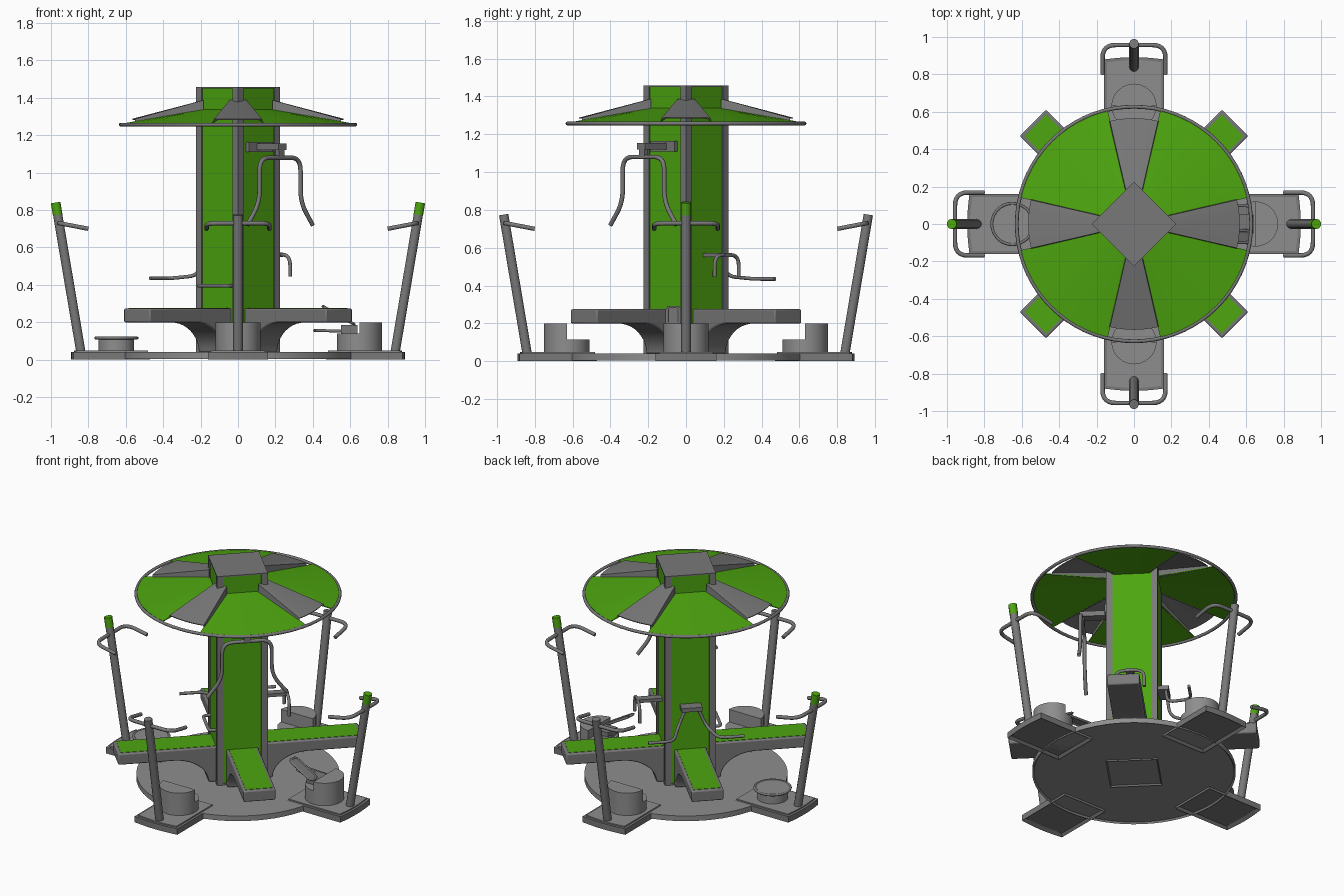
import bpy, bmesh, math
from math import sin, cos, pi, radians
from mathutils import Vector

if "Cube" in bpy.data.objects:
    bpy.data.objects.remove(bpy.data.objects["Cube"])


def material(name, color):
    m = bpy.data.materials.new(name)
    m.diffuse_color = (*color, 1)
    m.use_nodes = True
    m.node_tree.nodes["Principled BSDF"].inputs["Base Color"].default_value = m.diffuse_color
    return m


green = material("green", (0.075, 0.38, 0.005))
dark = material("dark_grey", (0.19, 0.19, 0.19))
light = material("mid_grey", (0.27, 0.27, 0.27))
DIAG = [pi / 4 + i * pi / 2 for i in range(4)]
AXES = [i * pi / 2 for i in range(4)]


def finish(name, bm, rot=0, mat=dark, smooth=False):
    bmesh.ops.recalc_face_normals(bm, faces=bm.faces)
    me = bpy.data.meshes.new(name)
    bm.to_mesh(me)
    bm.free()
    ob = bpy.data.objects.new(name, me)
    bpy.context.collection.objects.link(ob)
    ob.rotation_euler.z = rot
    me.materials.append(mat)
    if smooth:
        bpy.ops.object.select_all(action='DESELECT')
        ob.select_set(True)
        bpy.context.view_layer.objects.active = ob
        bpy.ops.object.shade_smooth_by_angle(angle=radians(35))
    return ob


def prism(name, pts, offset, rot=0, mat=dark, smooth=False, recess=None):
    """Extrude a closed outline of 3D points; recess = (border, depth) hollows the start face."""
    bm = bmesh.new()
    f = bm.faces.new([bm.verts.new(p) for p in pts])
    ext = bmesh.ops.extrude_face_region(bm, geom=[f], use_keep_orig=True)
    vs = [g for g in ext['geom'] if isinstance(g, bmesh.types.BMVert)]
    bmesh.ops.translate(bm, verts=vs, vec=offset)
    bmesh.ops.recalc_face_normals(bm, faces=bm.faces)
    if recess:
        bmesh.ops.inset_region(bm, faces=[f], thickness=recess[0])
        bmesh.ops.translate(bm, verts=f.verts[:], vec=(0, 0, recess[1]))
    return finish(name, bm, rot, mat, smooth)


def box(name, x0, x1, y0, y1, z0, z1, rot=0, mat=dark):
    return prism(name, [(x0, y0, z0), (x1, y0, z0), (x1, y1, z0), (x0, y1, z0)],
                 (0, 0, z1 - z0), rot, mat)


def arc(cx, r, a0, a1, n, z):
    return [(cx + r * cos(a0 + (a1 - a0) * i / n), r * sin(a0 + (a1 - a0) * i / n), z)
            for i in range(n + 1)]


def disc(name, cx, r, z0, z1, rot=0, n=48, recess=None):
    return prism(name, arc(cx, r, 0, 2 * pi, n, z0)[:-1], (0, 0, z1 - z0), rot, light, True, recess)


def ring(name, x, z, R, r):
    bpy.ops.mesh.primitive_torus_add(major_radius=R, minor_radius=r, major_segments=72,
                                     minor_segments=10, location=(x, 0, z))
    bpy.context.object.name = name
    bpy.context.object.data.materials.append(dark)
    bpy.ops.object.shade_smooth()


def sheet(name, a, b, rot, mat=dark):
    """Thin panel lofted between two point rows."""
    bm = bmesh.new()
    va, vb = [bm.verts.new(p) for p in a], [bm.verts.new(p) for p in b]
    for i in range(len(a) - 1):
        bm.faces.new((va[i], va[i + 1], vb[i + 1], vb[i]))
    ob = finish(name, bm, rot, mat)
    m = ob.modifiers.new("thickness", 'SOLIDIFY')
    m.thickness, m.offset = 0.006, 0
    return ob


def tube(name, pts, r, rot=0, fillet=0.05, closed=False, mat=dark):
    """Round bar along a path with filleted corners."""
    P = [Vector(p) for p in pts]
    n, path = len(P), []
    for i, p in enumerate(P):
        if not closed and i in (0, n - 1):
            path.append(p)
            continue
        u, v = P[i - 1] - p, P[(i + 1) % n] - p
        s = p + u.normalized() * min(fillet, u.length * 0.49)
        e = p + v.normalized() * min(fillet, v.length * 0.49)
        for k in range(7):
            t = k / 6
            path.append(s * (1 - t) ** 2 + p * 2 * t * (1 - t) + e * t * t)
    cu = bpy.data.curves.new(name, 'CURVE')
    cu.dimensions = '3D'
    cu.bevel_depth, cu.bevel_resolution, cu.use_fill_caps = r, 3, True
    sp = cu.splines.new('POLY')
    sp.points.add(len(path) - 1)
    for q, p in zip(sp.points, path):
        q.co = (*p, 1)
    sp.use_cyclic_u = closed
    ob = bpy.data.objects.new(name, cu)
    bpy.context.collection.objects.link(ob)
    ob.rotation_euler.z = rot
    cu.materials.append(mat)
    return ob


# base disc and square column with green faces and grey corners
disc("base_disc", 0, 0.625, 0.005, 0.04, n=64, recess=(0.01, 0.01))
box("column_core", -0.152, 0.152, -0.152, 0.152, 0.02, 1.45, pi / 4, green)
f = 0.159
prism("column_foot", [(-f, -f, 0.005), (f, -f, 0.005), (f, f, 0.005), (-f, f, 0.005)],
      (0, 0, 0.045), pi / 4, dark, False, (0.02, 0.02))
box("column_cap", -f, f, -f, f, 1.45, 1.458, pi / 4)
for a in DIAG:
    box("column_corner", 0.118, f, 0.118, f, 0.04, 1.455, a)

# benches with arched supports, one on each column face
arch = [(0.42 - 0.22 * cos(t), -0.1, 0.04 + 0.16 * sin(t))
        for t in [pi / 2 * (1 - i / 10) for i in range(11)]]
bench = [(0.12, -0.1, 0.04), (0.12, -0.1, 0.275), (0.765, -0.1, 0.275), (0.765, -0.1, 0.2)] + arch
for a in DIAG:
    b = prism("bench", bench, (0, 0.2, 0), a, dark, True)
    m = b.modifiers.new("bevel", 'BEVEL')
    m.width, m.segments, m.limit_method = 0.008, 2, 'ANGLE'
    box("bench_pad", 0.155, 0.745, -0.083, 0.083, 0.265, 0.277, a, green)

# canopy: rim ring, green panels on the diagonals, raised grey panels on the axes
ring("canopy_rim", 0, 1.257, 0.627, 0.01)
half = radians(31.9)
for a in DIAG:
    inner = [(0.158, -0.11 + 0.22 * i / 12, 1.335) for i in range(13)]
    sheet("canopy_green_panel", inner, arc(0, 0.62, -half, half, 12, 1.262), a, green)
for a in AXES:
    top = arc(0, 0.565, -0.226, 0.226, 6, 1.285)
    outer = [(0.55, -0.13, 1.268)] + top + [(0.55, 0.13, 1.268)]
    inner = [(0.185, -0.045, 1.33)] + [(0.185, -0.043 + 0.086 * i / 6, 1.385) for i in range(7)] \
        + [(0.185, 0.045, 1.33)]
    sheet("canopy_grey_panel", inner, outer, a)

# four stations: foot plate, leaning post, handlebar
bulge = [(0.88 + 0.012 * cos(pi / 2 * t), 0.16 * t, 0) for t in [-1 + i / 4 for i in range(9)]]
for i, a in enumerate(AXES):
    prism("foot_plate", [(0.47, -0.16, 0)] + bulge + [(0.47, 0.16, 0)], (0, 0, 0.04), a,
          dark, False, (0.022, 0.015))
    mat_top = [(x - 0.015, y * 0.9, 0.035) for x, y, z in bulge]
    prism("foot_plate_top", [(0.48, -0.144, 0.035)] + mat_top + [(0.48, 0.144, 0.035)],
          (0, 0, 0.013), a, light)

    def on_post(z):
        return (0.84 + 0.135 * (z - 0.04) / 0.8, 0, z)
    tube("post", [on_post(0.03), on_post(0.775)], 0.026, a)
    if i % 2 == 0:
        tube("post_cap", [on_post(0.775), on_post(0.84)], 0.027, a, mat=green)
    tube("handlebar", [(0.80, 0.168, 0.70), (0.957, 0.168, 0.73), (0.957, -0.168, 0.73),
                       (0.80, -0.168, 0.70)], 0.012, a, 0.07)

# stepped drum seats on three stations
for a, c, low in ((pi / 2, 0.63, 0.115), (-pi / 2, 0.63, 0.115), (0, 0.65, 0.14)):
    disc("seat_drum", c, 0.12, 0.04, low, a)
    prism("seat_back", arc(c, 0.12, -pi / 2, pi / 2, 24, low), (0, 0, 0.2 - low), a, light, True)

# round twisting stool on the left station
disc("stool_base", 0.65, 0.095, 0.04, 0.115, pi)
disc("stool_top", 0.65, 0.11, 0.108, 0.12, pi)
ring("stool_rim", -0.65, 0.116, 0.11, 0.008)

# pedals at the right station, one level and one tilted
box("pedal_housing", 0.55, 0.64, -0.05, 0.05, 0.13, 0.185)
for y0, y1, x0, z0, z1 in ((0.035, 0.1, 0.41, 0.157, 0.15), (-0.1, -0.035, 0.455, 0.285, 0.19)):
    loop = [(x0, y0, z0), (0.62, y0, z1), (0.62, y1, z1), (x0, y1, z0)]
    tube("pedal_frame", loop, 0.008, 0, 0.03, True)
    prism("pedal_plate", loop, (0, 0, 0.004))

# pull bar on the front right face
a = -pi / 4
box("pull_bar_mount", 0.15, 0.175, -0.09, 0.09, 1.11, 1.165, a)
box("pull_bar_arm", 0.16, 0.335, -0.03, 0.03, 1.12, 1.155, a)
box("pull_bar_hanger", 0.305, 0.33, -0.02, 0.02, 1.075, 1.14, a)
tube("pull_bar", [(0.318, -0.247, 0.72), (0.318, -0.155, 0.84), (0.318, -0.155, 1.08),
                  (0.318, 0.155, 1.08), (0.318, 0.155, 0.84), (0.318, 0.247, 0.72)], 0.012, a, 0.07)

# small hanging grip on the back right face
a = pi / 4
box("grip_arm", 0.15, 0.315, -0.025, 0.025, 0.55, 0.572, a)
tube("hanging_grip", [(0.304, -0.09, 0.445), (0.304, -0.09, 0.562), (0.304, 0.09, 0.562),
                      (0.304, 0.09, 0.445)], 0.01, a, 0.06)

# push handles on the back left face
a = 3 * pi / 4
box("push_mount", 0.15, 0.22, -0.065, 0.065, 0.555, 0.582, a)
for s in (-1, 1):
    tube("push_handle", [(0.2, s * 0.04, 0.565), (0.215, s * 0.09, 0.45), (0.365, s * 0.14, 0.435),
                         (0.365, s * 0.3, 0.435)], 0.01, a, 0.05)

# low grab rail on the front left face
tube("grab_rail", [(0.15, -0.11, 0.395), (0.2, -0.11, 0.395), (0.2, 0.11, 0.395),
                   (0.15, 0.11, 0.395)], 0.01, -3 * pi / 4, 0.03)
